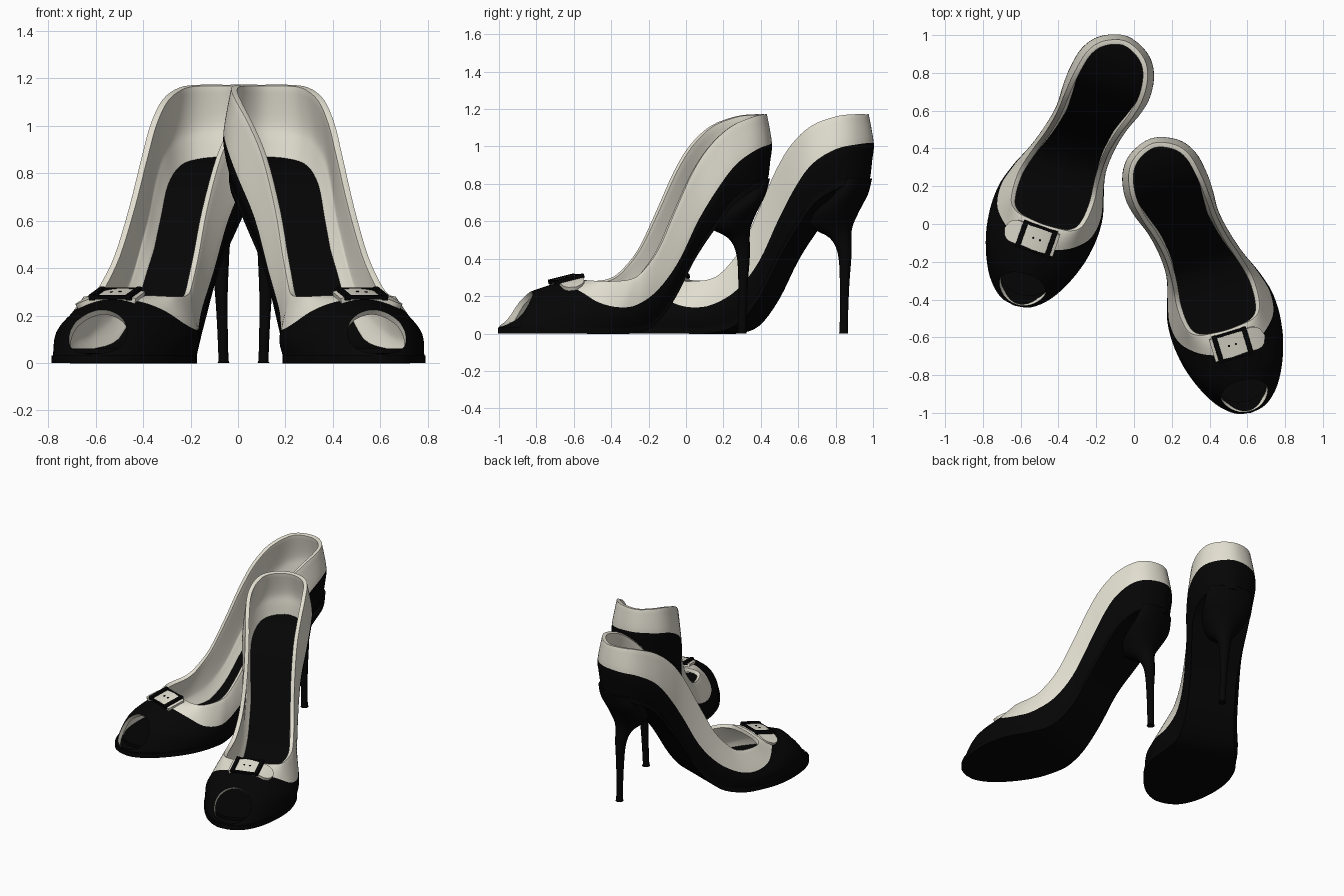
import bpy, bmesh, math
from mathutils import Vector, Matrix

cube = bpy.data.objects.get("Cube")
if cube:
    bpy.data.objects.remove(cube, do_unlink=True)


def material(name, rgb, rough):
    m = bpy.data.materials.new(name)
    m.use_nodes = True
    m.diffuse_color = (*rgb, 1)
    node = m.node_tree.nodes["Principled BSDF"]
    node.inputs["Base Color"].default_value = (*rgb, 1)
    node.inputs["Roughness"].default_value = rough
    return m


BLACK = material("black leather", (0.0015, 0.0015, 0.0015), 0.6)
CREAM = material("cream leather", (0.77, 0.74, 0.64), 0.6)
SUB = 4            # smooth steps between control points
parts = []         # finished parts of one shoe, in shoe space (y = length)


def smooth(points, closed=False):
    """Catmull-Rom curve through the points."""
    n, out = len(points), []
    get = (lambda i: points[i % n]) if closed else (lambda i: points[min(max(i, 0), n - 1)])
    for i in range(n if closed else n - 1):
        a, b, c, d = (get(i + k) for k in (-1, 0, 1, 2))
        for j in range(SUB):
            t = j / SUB
            out.append(0.5 * (2 * b + (c - a) * t + (2 * a - 5 * b + 4 * c - d) * t * t
                              + (3 * b - a - 3 * c + d) * t ** 3))
    return out if closed else out + [points[-1]]


def centre(s):
    """Sideways position of the curved shoe centre line."""
    t = min(max((s + 0.45) / 0.65, 0), 1)
    return 0.305 - 0.085 * t * t * (3 - 2 * t)


def finish(name, bm, mats, modifiers=()):
    """Turn a bmesh into an object with its modifiers baked in."""
    mesh = bpy.data.meshes.new(name)
    bm.to_mesh(mesh)
    bm.free()
    for m in mats:
        mesh.materials.append(m)
    obj = bpy.data.objects.new(name, mesh)
    bpy.context.collection.objects.link(obj)
    for kind, settings in modifiers:
        mod = obj.modifiers.new(kind.title(), kind)
        for key, value in settings.items():
            setattr(mod, key, value)
    if modifiers:
        deps = bpy.context.evaluated_depsgraph_get()
        baked = bpy.data.meshes.new_from_object(obj.evaluated_get(deps))
        obj.modifiers.clear()
        obj.data = baked
    obj.data.shade_smooth()
    obj.data.set_sharp_from_angle(angle=math.radians(40))
    parts.append(obj)
    return obj


def skin(bm, rings, closed=True, rule=lambda row: 0):
    """Quads between successive rings of points."""
    rows = [[bm.verts.new(p) for p in ring] for ring in rings]
    n = len(rows[0])
    for j in range(len(rows) - 1):
        for i in range(n if closed else n - 1):
            k = (i + 1) % n
            f = bm.faces.new((rows[j][i], rows[j][k], rows[j + 1][k], rows[j + 1][i]))
            f.material_index = rule(j)
    return rows


# Half loops from toe to heel: (length, half width, height)
edge = [Vector(p) for p in (
    (-1.13, 0, .03), (-1.11, .085, .03), (-1.03, .17, .03), (-.9, .238, .03), (-.75, .28, .03),
    (-.6, .282, .03), (-.47, .25, .03), (-.33, .195, .07), (-.2, .165, .21), (-.08, .16, .42),
    (.03, .175, .58), (.14, .19, .72), (.26, .177, .8), (.345, .118, .83), (.389, 0, .84))]
seam = [Vector(p) for p in (
    (-.81, 0, .27), (-.8, .06, .268), (-.775, .14, .25), (-.73, .21, .215), (-.66, .265, .165),
    (-.55, .278, .14), (-.44, .25, .155), (-.31, .21, .235), (-.185, .195, .385), (-.065, .197, .61),
    (.05, .22, .79), (.15, .225, .91), (.27, .2, .985), (.36, .13, 1.01), (.407, 0, 1.02))]
rim = [Vector(p) for p in (
    (-.68, 0, .285), (-.675, .08, .285), (-.665, .148, .283), (-.63, .195, .28), (-.56, .213, .28),
    (-.47, .215, .29), (-.4, .205, .33), (-.3, .188, .45), (-.2, .175, .65), (-.09, .177, .87),
    (.01, .19, 1.01), (.13, .195, 1.11), (.26, .17, 1.16), (.34, .108, 1.172), (.38, 0, 1.172))]
# Swelling of the side wall between sole and seam, strongest at the toe
belly = []
for k, (a, b) in enumerate(zip(edge, seam)):
    toe = max(0, 1 - k / 5)
    m = (a + b) / 2
    belly.append(Vector((m.x - .068 * toe, m.y * (1.04 + .08 * toe), m.z + .035 * toe)))


def full_loop(half):
    """Mirror a half loop and bend it along the centre line."""
    other = [Vector((p.x, -p.y, p.z)) for p in half[-2:0:-1]]
    return [Vector((centre(p.x) + p.y, p.x, p.z)) for p in smooth(half + other, True)]


# Peep toe cutter, whose cut faces take the lining colour
bm = bmesh.new()
bmesh.ops.create_cone(bm, cap_ends=True, segments=40, radius1=.126, radius2=.126, depth=.32,
                      matrix=Matrix.Translation((.297, -1.1, .188)) @ Matrix.Rotation(math.radians(45), 4, 'X'))
for f in bm.faces:
    f.material_index = 1
cutter = finish("peep_toe_cutter", bm, [BLACK, CREAM])
cutter.hide_render = True
parts.clear()

# Upper: black below the seam, cream above, cream lining inside, rounded rim
loops = [full_loop(h) for h in (edge, belly, seam, rim)]
columns = [smooth(list(col)) for col in zip(*loops)]
bm = bmesh.new()
skin(bm, list(zip(*columns)), rule=lambda row: 0 if row < 2 * SUB else 1)
finish("upper", bm, [BLACK, CREAM, CREAM], [
    ('SOLIDIFY', dict(thickness=.026, offset=-1, material_offset=1)),
    ('BEVEL', dict(width=.011, segments=3, limit_method='ANGLE', angle_limit=math.radians(55))),
    ('BOOLEAN', dict(object=cutter, operation='DIFFERENCE', solver='EXACT'))])
bpy.data.objects.remove(cutter, do_unlink=True)


def slab(name, widen, stretch, lift, thick):
    """Plate that follows the sole edge from toe to heel."""
    bm = bmesh.new()
    rows = []
    for p in smooth(edge):
        s, w = p.x * stretch, max(p.y, .004) * widen
        rows.append([Vector((centre(s) + k * w, s, p.z + lift)) for k in (-1, -.5, 0, .5, 1)])
    skin(bm, rows, closed=False)
    bottom = bmesh.ops.extrude_face_region(bm, geom=bm.faces[:])["geom"]
    bmesh.ops.translate(bm, vec=(0, 0, -thick),
                        verts=[g for g in bottom if isinstance(g, bmesh.types.BMVert)])
    bmesh.ops.recalc_face_normals(bm, faces=bm.faces[:])
    finish(name, bm, [BLACK])


slab("sole", 1.015, 1.006, .002, .032)
slab("insole", .92, .95, .03, .02)

# Stiletto heel: (height, length position, length radius, width radius)
profile = [Vector(p) for p in (
    (0, .256, .027, .026), (.03, .256, .022, .021), (.25, .258, .025, .025), (.42, .257, .036, .037),
    (.51, .232, .058, .055), (.57, .182, .112, .095), (.65, .208, .115, .145), (.74, .285, .078, .165),
    (.83, .318, .071, .15))]
bm = bmesh.new()
rings = []
for z, s, rs, rt in smooth(profile):
    angles = [2 * math.pi * i / 28 for i in range(28)]
    rings.append([Vector((.19 + .03 * z / .8 + rt * math.cos(a), s + rs * math.sin(a), z))
                  for a in angles])
rows = skin(bm, rings)
bm.faces.new(rows[0][::-1])
bm.faces.new(rows[-1])
finish("stiletto_heel", bm, [BLACK])

# Strap with a rounded tip, draped over the vamp
BUCKLE = Vector((.312, -.765, .292))
TILT = .24


def strap_height(t, s):
    return BUCKLE.z + .008 - 1.4 * (t - .3) ** 2 + TILT * (s - BUCKLE.y)


bm = bmesh.new()
rows = []
for i in range(25):
    u = i / 24
    end = max(0, (u - .8) / .2)
    half = .061 * math.sqrt(max(1 - end * end, .002))
    t = .2 + .29 * u
    rows.append([Vector((t, BUCKLE.y + k * half, strap_height(t, BUCKLE.y + k * half)))
                 for k in (1, .5, 0, -.5, -1)])
skin(bm, rows, closed=False)
for f in bm.faces:
    f.normal_update()
    if f.normal.z < 0:
        f.normal_flip()
finish("strap", bm, [CREAM], [('SOLIDIFY', dict(thickness=.025, offset=-1))])

# Buckle frame from four bars
place = Matrix.Translation(BUCKLE) @ Matrix.Rotation(math.atan(TILT), 4, 'X')
bm = bmesh.new()
for side in (-1, 1):
    for offset, size in (((side * .082, 0, 0), (.026, .15, .026)),
                         ((0, side * .067, 0), (.18, .014, .018))):
        bmesh.ops.create_cube(bm, size=1, matrix=place @ Matrix.Translation(offset)
                              @ Matrix.Diagonal((*size, 1)))
finish("buckle_frame", bm, [BLACK], [('BEVEL', dict(width=.004, segments=2))])

# Punched strap holes
bm = bmesh.new()
for x in (-.02, .018):
    t, s = BUCKLE.x + x, BUCKLE.y
    bmesh.ops.create_cone(bm, cap_ends=True, segments=12, radius1=.006, radius2=.006, depth=.006,
                          matrix=Matrix.Translation((t, s, strap_height(t, s))))
finish("strap_holes", bm, [BLACK])

# Place the left shoe and a mirrored right shoe behind it
left_frame = Matrix.Rotation(math.radians(17), 4, 'Z')
right_frame = (Matrix.Scale(-1, 4, (1, 0, 0)) @ Matrix.Translation((-.033, .538, 0))
               @ Matrix.Rotation(math.radians(19.5), 4, 'Z'))
for part in parts:
    twin = bpy.data.objects.new("right_" + part.name, part.data.copy())
    bpy.context.collection.objects.link(twin)
    twin.data.transform(right_frame)
    twin.data.flip_normals()
    part.data.transform(left_frame)
    part.name = "left_" + part.name
